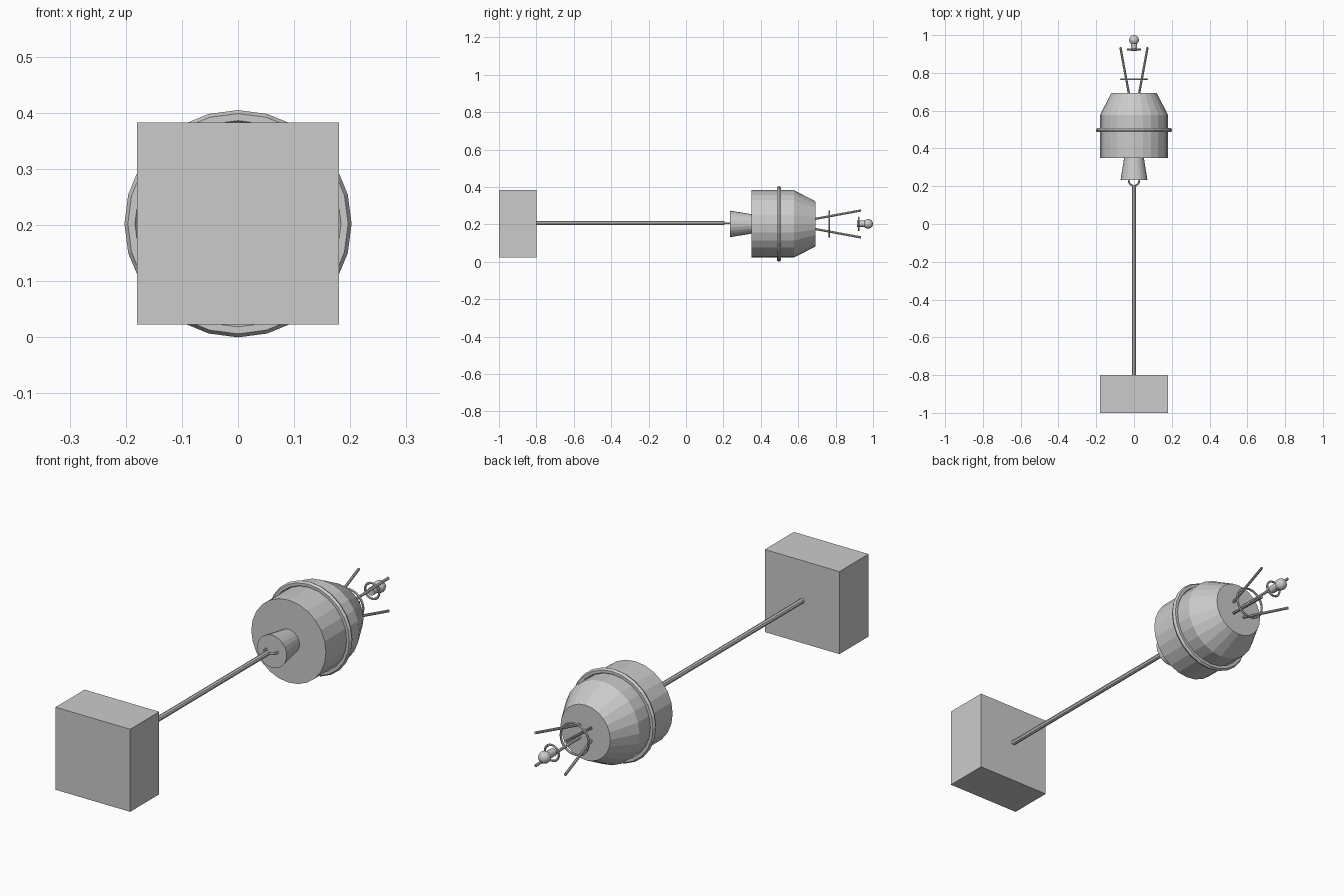
import bpy
import bmesh
from math import pi, sin, cos
from mathutils import Vector

cube = bpy.data.objects.get("Cube")
if cube:
    bpy.data.objects.remove(cube, do_unlink=True)

MID = 0.2025  # height of the long axis

grey = bpy.data.materials.new("light grey")
grey.use_nodes = True
grey.diffuse_color = (0.6, 0.6, 0.6, 1)
grey.node_tree.nodes["Principled BSDF"].inputs["Base Color"].default_value = (0.6, 0.6, 0.6, 1)


def add_object(name, bm):
    bmesh.ops.recalc_face_normals(bm, faces=bm.faces[:])
    mesh = bpy.data.meshes.new(name)
    bm.to_mesh(mesh)
    bm.free()
    mesh.materials.append(grey)
    obj = bpy.data.objects.new(name, mesh)
    bpy.context.collection.objects.link(obj)
    return obj


def lathe(name, profile, sides=24):
    """Closed solid turned around the long axis; profile is (y, radius)."""
    bm = bmesh.new()
    rings = []
    for y, r in profile:
        angles = [2 * pi * i / sides for i in range(sides)]
        rings.append([bm.verts.new((r * cos(a), y, MID + r * sin(a))) for a in angles])
    for low, high in zip(rings, rings[1:]):
        for i in range(sides):
            j = (i + 1) % sides
            bm.faces.new((low[i], low[j], high[j], high[i]))
    bm.faces.new(rings[0])
    bm.faces.new(rings[-1])
    return add_object(name, bm)


def hoop(name, centre, major, minor, axis="Y", sides=24, tube=6):
    """Ring around the long axis (Y) or lying flat (Z)."""
    bm = bmesh.new()
    grid = []
    for i in range(sides):
        a = 2 * pi * i / sides
        row = []
        for k in range(tube):
            b = 2 * pi * k / tube
            r, h = major + minor * cos(b), minor * sin(b)
            p = (r * cos(a), h, r * sin(a)) if axis == "Y" else (r * cos(a), r * sin(a), h)
            row.append(bm.verts.new(Vector(p) + Vector(centre)))
        grid.append(row)
    for i in range(sides):
        for k in range(tube):
            n, m = (i + 1) % sides, (k + 1) % tube
            bm.faces.new((grid[i][k], grid[n][k], grid[n][m], grid[i][m]))
    return add_object(name, bm)


def rod(name, start, end, radius, sides=8):
    start, end = Vector(start), Vector(end)
    bm = bmesh.new()
    bmesh.ops.create_cone(bm, cap_ends=True, segments=sides, radius1=radius,
                          radius2=radius, depth=(end - start).length)
    turn = (end - start).to_track_quat("Z", "Y").to_matrix()
    bmesh.ops.rotate(bm, matrix=turn, verts=bm.verts[:])
    bmesh.ops.translate(bm, vec=(start + end) / 2, verts=bm.verts[:])
    return add_object(name, bm)


# Box at the front end
bm = bmesh.new()
bmesh.ops.create_cube(bm, size=1)
bmesh.ops.scale(bm, vec=(0.36, 0.2, 0.36), verts=bm.verts[:])
bmesh.ops.translate(bm, vec=(0, -0.9, MID), verts=bm.verts[:])
add_object("front_box", bm)

# Long connecting rod and the eyelet it meets
rod("tether_rod", (0, -0.81, 0.207), (0, 0.205, 0.207), 0.011)
hoop("eyelet", (0, 0.23, 0.206), 0.028, 0.005, axis="Z", sides=16)

# Nozzle, drum with tapered back, and hoop around the drum
lathe("nozzle", [(0.234, 0.071), (0.352, 0.052)])
lathe("drum", [(0.349, 0.18), (0.578, 0.18), (0.693, 0.12)])
hoop("drum_hoop", (0, 0.497, MID), 0.19, 0.0125)

# Four splayed antenna rods with their hoop
for sx, side in ((1, "left"), (-1, "right")):
    for sz, level in ((1, "upper"), (-1, "lower")):
        rod(f"antenna_{level}_{side}",
            (sx * 0.026, 0.685, MID + sz * 0.026),
            (sx * 0.072, 0.935, MID + sz * 0.072), 0.006)
hoop("antenna_hoop", (0, 0.766, MID), 0.068, 0.005)

# Small tip unit: stub, hoop and ball
lathe("tip_stub", [(0.915, 0.017), (0.96, 0.017)], sides=16)
hoop("tip_hoop", (0, 0.924, MID), 0.034, 0.005)
bm = bmesh.new()
bmesh.ops.create_uvsphere(bm, u_segments=16, v_segments=10, radius=0.026)
bmesh.ops.rotate(bm, matrix=Vector((0, 1, 0)).to_track_quat("Z", "Y").to_matrix(), verts=bm.verts[:])
bmesh.ops.translate(bm, vec=(0, 0.974, MID), verts=bm.verts[:])
add_object("tip_ball", bm)
